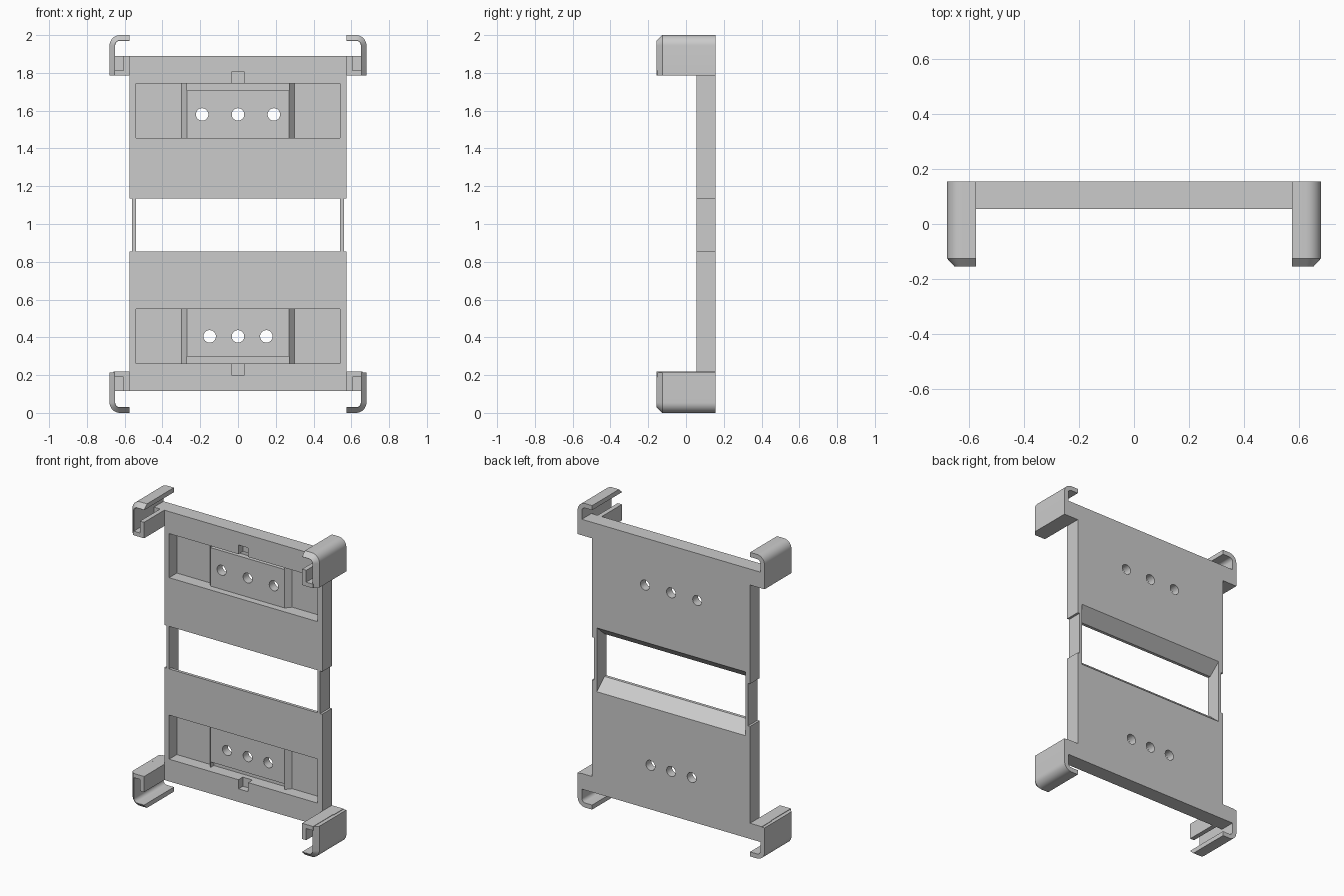
import bpy, bmesh, math

if "Cube" in bpy.data.objects:
    bpy.data.objects.remove(bpy.data.objects["Cube"])

def mesh_object(name, layers, place):
    """Skin equal-length rings of 2D points; layers = [(depth, points), ...]."""
    bm = bmesh.new()
    rings = [[bm.verts.new(place(a, b, d)) for a, b in pts] for d, pts in layers]
    n = len(rings[0])
    for r, s in zip(rings, rings[1:]):
        for i in range(n):
            j = (i + 1) % n
            bm.faces.new((r[i], r[j], s[j], s[i]))
    bm.faces.new(rings[0])
    bm.faces.new(rings[-1])
    bmesh.ops.recalc_face_normals(bm, faces=bm.faces)
    me = bpy.data.meshes.new(name)
    bm.to_mesh(me)
    bm.free()
    ob = bpy.data.objects.new(name, me)
    bpy.context.collection.objects.link(ob)
    return ob

# How a 2D profile plus a depth becomes a 3D point
XZ = lambda a, b, d: (a, d, b)
XY = lambda a, b, d: (a, b, d)
YZ = lambda a, b, d: (d, a, b)

def prism(name, pts, d0, d1, place):
    return mesh_object(name, [(d0, pts), (d1, pts)], place)

def rect(a0, a1, b0, b1):
    return [(a0, b0), (a1, b0), (a1, b1), (a0, b1)]

def cut(target, cutter):
    m = target.modifiers.new("cut", 'BOOLEAN')
    m.operation, m.solver, m.object = 'DIFFERENCE', 'EXACT', cutter
    bpy.context.view_layer.objects.active = target
    bpy.ops.object.modifier_apply(modifier=m.name)
    bpy.data.objects.remove(cutter)

FRONT, BACK = 0.055, 0.155

# Back plate with side notches at the window and ears behind the corner hooks
half = [(0.66, 0.115), (0.66, 0.218), (0.575, 0.218), (0.575, 0.855), (0.56, 0.855),
        (0.56, 1.135), (0.575, 1.135), (0.575, 1.785), (0.66, 1.785), (0.66, 1.89)]
plate = prism("back_plate", half + [(-x, z) for x, z in reversed(half)], FRONT, BACK, XZ)

# Window, flaring towards the back
flare = [(0.0, 0.855), (0.075, 0.855), (0.155, 0.785), (0.2, 0.785),
         (0.2, 1.205), (0.155, 1.205), (0.075, 1.135), (0.0, 1.135)]
cut(plate, prism("window_cutter", flare, -0.54, 0.54, YZ))

# Front pockets with a raised, sloped-sided centre; slot, notch and screw holes
pocket = [(-0.54, 0), (0.54, 0), (0.54, 0.135), (0.30, 0.135), (0.27, 0.10),
          (-0.27, 0.10), (-0.30, 0.135), (-0.54, 0.135)]
for flip, hole_z, spacing in ((False, 1.58, 0.19), (True, 0.405, 0.15)):
    Z = lambda z: 2.006 - z if flip else z
    cut(plate, prism("pocket_cutter", pocket, Z(1.455), Z(1.745), XY))
    cut(plate, prism("slot_cutter", rect(-0.27, 0.27, 0, 0.135), Z(1.708), Z(1.745), XY))
    cut(plate, prism("notch_cutter", rect(-0.035, 0.035, 0, 0.10), Z(1.72), Z(1.805), XY))
    for k in (-1, 0, 1):
        circle = [(k * spacing + 0.033 * math.cos(t * math.pi / 16),
                   hole_z + 0.033 * math.sin(t * math.pi / 16)) for t in range(32)]
        cut(plate, prism("hole_cutter", circle, 0, 0.3, XZ))

# Corner hooks: rounded outer wall with a bevelled front edge, and an inner L rail
def wall_line(offset):
    r = 0.055 - offset
    arc = [(0.625 + r * math.cos(t * math.pi / 16), 1.945 + r * math.sin(t * math.pi / 16))
           for t in range(9)]
    return [(0.68 - offset, 1.785)] + arc + [(0.575, 2.0 - offset)]

inner = wall_line(0.03)[::-1]
full, tip = wall_line(0) + inner, wall_line(0.028) + inner
rail = [(0.575, 1.785), (0.655, 1.785), (0.655, 1.812), (0.605, 1.812), (0.605, 1.89), (0.575, 1.89)]
for side, sx in (("left", -1), ("right", 1)):
    for level, top in (("upper", True), ("lower", False)):
        place = lambda a, b, d: (sx * a, d, b if top else 2.0 - b)
        hook = mesh_object(f"{level}_{side}_hook",
                           [(BACK, full), (-0.125, full), (-0.155, tip)], place)
        # The lower rail follows the plate's bottom edge
        rail_pts = rail if top else [(x, z - 0.003 if z < 1.82 else 1.885) for x, z in rail]
        prism(f"{level}_{side}_rail", rail_pts, -0.155, FRONT + 0.01, place)
        bpy.ops.object.select_all(action='DESELECT')
        hook.select_set(True)
        bpy.context.view_layer.objects.active = hook
        bpy.ops.object.shade_smooth_by_angle(angle=math.radians(30))
